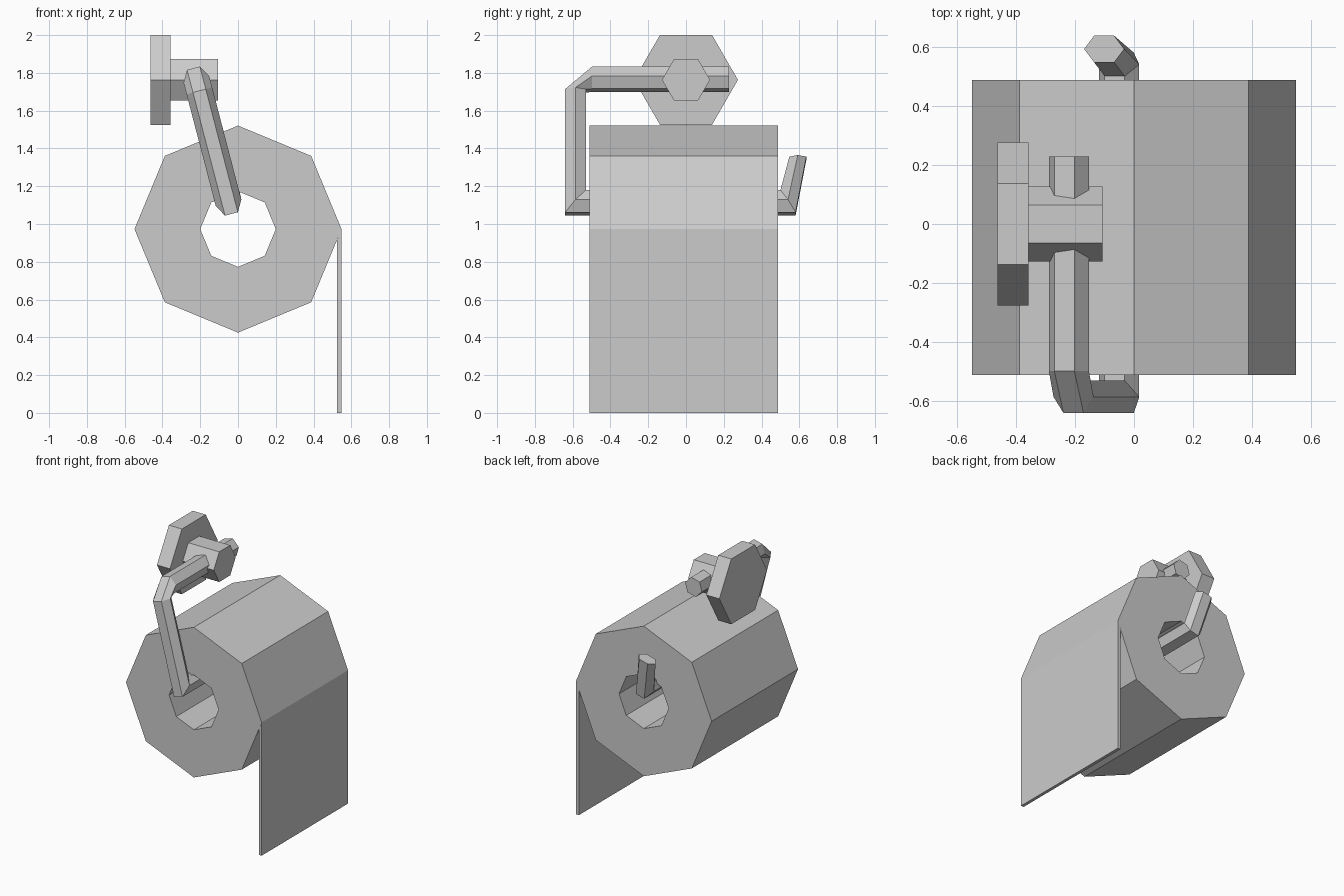
import bpy, bmesh
from math import sin, cos, pi, radians
from mathutils import Vector

if "Cube" in bpy.data.objects:
    bpy.data.objects.remove(bpy.data.objects["Cube"])


def make_object(name, loops, close_loft=False):
    """Skin a row of equal-length point loops; cap the ends unless the row closes on itself."""
    bm = bmesh.new()
    rows = [[bm.verts.new(p) for p in loop] for loop in loops]
    n = len(rows[0])
    pairs = list(zip(rows, rows[1:]))
    if close_loft:
        pairs.append((rows[-1], rows[0]))
    for a, b in pairs:
        for i in range(n):
            j = (i + 1) % n
            bm.faces.new((a[i], a[j], b[j], b[i]))
    if not close_loft:
        bm.faces.new(rows[0])
        bm.faces.new(rows[-1])
    bmesh.ops.recalc_face_normals(bm, faces=bm.faces)
    mesh = bpy.data.meshes.new(name)
    bm.to_mesh(mesh)
    bm.free()
    obj = bpy.data.objects.new(name, mesh)
    bpy.context.collection.objects.link(obj)
    return obj


def polygon(sides, radius):
    return [(radius * cos(2 * pi * i / sides), radius * sin(2 * pi * i / sides))
            for i in range(sides)]


# Paper roll: octagonal ring along y with an open core
Y0, Y1, ROLL_Z, ROLL_R, CORE_R = -0.51, 0.487, 0.973, 0.548, 0.2
ring_section = [(ROLL_R, Y0), (ROLL_R, Y1), (CORE_R, Y1), (CORE_R, Y0)]
make_object("paper_roll",
            [[(x, y, ROLL_Z + z) for x, z in polygon(8, r)] for r, y in ring_section],
            close_loft=True)

# Hanging sheet: thin strip trimmed to the roll's lower facet
sheet = [(ROLL_R, ROLL_Z), (ROLL_R, 0), (0.525, 0), (0.525, 0.917)]
make_object("hanging_sheet", [[(x, y, z) for x, z in sheet] for y in (Y0, Y1)])

# Wall plate and hub: hexagonal prisms along x
MOUNT_Z = 1.763
for name, radius, x0, x1 in (("wall_plate", 0.275, -0.462, -0.357),
                             ("mount_hub", 0.127, -0.357, -0.107)):
    make_object(name, [[(x, y, MOUNT_Z + z) for y, z in polygon(6, radius)]
                       for x in (x0, x1)])

# Bent rod: hexagonal section swept in a plane tilted about y
TILT = radians(14.6)
ORIGIN = Vector((-0.05, 0, 1.112))
UP = Vector((-sin(TILT), 0, cos(TILT)))
SIDE = Vector((cos(TILT), 0, sin(TILT)))
R, H, TOP = 0.07, 0.0606, 0.676


def rod_ring(outer, inner, shift=0.0):
    a, b = (ORIGIN + Vector((0, y, 0)) + UP * s + SIDE * shift for y, s in (outer, inner))
    mid, half = (a + b) / 2, SIDE * R / 2
    return [mid + SIDE * R, a + half, a - half, mid - SIDE * R, b - half, b + half]


make_object("holder_rod", [
    rod_ring((0.228, TOP + H), (0.228, TOP - H)),      # end beyond the hub
    rod_ring((-0.497, TOP + H), (-0.497, TOP - H)),    # upper bend
    rod_ring((-0.64, 0.613), (-0.53, 0.613)),
    rod_ring((-0.64, -H), (-0.53, H)),                 # lower corner
    rod_ring((0.58, -H), (0.5, H)),                    # hook corner
    rod_ring((0.637, 0.241), (0.547, 0.241), 0.01),    # hook tip
])
